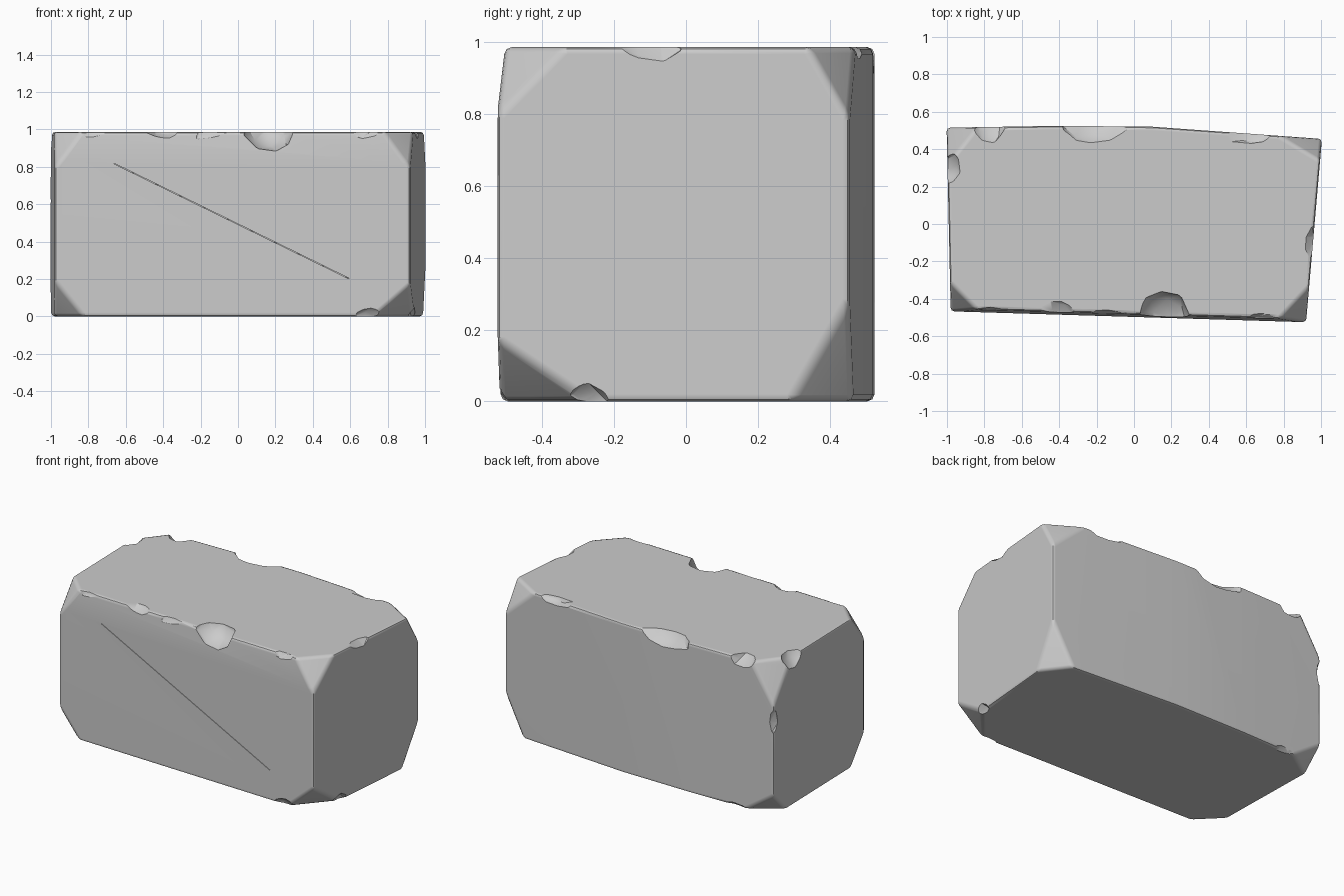
import bpy, bmesh, math, random
from mathutils import Vector, Matrix, Euler

random.seed(4)
cube = bpy.data.objects.get("Cube")
if cube:
    bpy.data.objects.remove(cube, do_unlink=True)

HEIGHT = 0.987

# Stone colour
stone = bpy.data.materials.new("stone grey")
stone.use_nodes = True
colour = (0.6, 0.6, 0.6, 1)
stone.diffuse_color = colour
stone.node_tree.nodes["Principled BSDF"].inputs["Base Color"].default_value = colour


def make_object(name, bm):
    bmesh.ops.recalc_face_normals(bm, faces=bm.faces)
    mesh = bpy.data.meshes.new(name)
    bm.to_mesh(mesh)
    bm.free()
    mesh.materials.append(stone)
    obj = bpy.data.objects.new(name, mesh)
    bpy.context.collection.objects.link(obj)
    return obj


def slice_off(bm, point, normal):
    """Cut away everything beyond a plane and close the hole."""
    geom = bm.verts[:] + bm.edges[:] + bm.faces[:]
    bmesh.ops.bisect_plane(bm, geom=geom, plane_co=point, plane_no=normal, clear_outer=True)
    bmesh.ops.holes_fill(bm, edges=bm.edges[:], sides=0)
    bmesh.ops.recalc_face_normals(bm, faces=bm.faces)


# Uneven block, extruded from its plan outline
FL, FR, BR, BL = (-0.98, -0.467), (0.92, -0.525), (1.005, 0.455), (-1.002, 0.515)
outline = [FL, FR, BR, (0.1, 0.52), (-0.4, 0.525), BL]
bm = bmesh.new()
base = bm.faces.new([bm.verts.new((x, y, 0)) for x, y in outline])
top = bmesh.ops.extrude_face_region(bm, geom=[base])["geom"]
bmesh.ops.translate(bm, vec=(0, 0, HEIGHT), verts=[v for v in top if isinstance(v, bmesh.types.BMVert)])
bmesh.ops.recalc_face_normals(bm, faces=bm.faces)

# Front face leans back slightly near the top
slice_off(bm, Vector((-0.03, -0.495, 0.84)), Vector((-0.03, -1, 0.1)))

# Worn corners: plan corner, is it on top, length cut along x, y and z
corners = [
    (FR, True, 0.16, 0.17, 0.19), (BR, True, 0.2, 0.12, 0.2),
    (BL, True, 0.16, 0.2, 0.26), (FL, True, 0.15, 0.15, 0.19),
    (FR, False, 0.2, 0.23, 0.17), (BR, False, 0.14, 0.18, 0.28),
    (BL, False, 0.2, 0.14, 0.14), (FL, False, 0.15, 0.15, 0.19),
]
for (x, y), is_top, lx, ly, lz in corners:
    sx, sy, sz = math.copysign(1, x), math.copysign(1, y), 1 if is_top else -1
    corner = Vector((x, y, HEIGHT if is_top else 0))
    slice_off(bm, corner - Vector((sx * lx, 0, 0)), Vector((sx / lx, sy / ly, sz / lz)))

# Rounded arrises
bmesh.ops.remove_doubles(bm, verts=bm.verts, dist=0.002)
sharp = [e for e in bm.edges if len(e.link_faces) == 2 and e.calc_face_angle() > 0.35]
bmesh.ops.bevel(bm, geom=sharp, offset=0.024, segments=2, profile=0.5,
                affect='EDGES', clamp_overlap=True)
block = make_object("stone_block", bm)

# Chips along the edges: centre, then radii
chips = [
    # front top edge
    ((-0.75, -0.50, 1.01), (0.16, 0.06, 0.06)),
    ((-0.42, -0.51, 1.02), (0.13, 0.11, 0.07)),
    ((-0.12, -0.52, 1.01), (0.15, 0.07, 0.07)),
    ((0.16, -0.53, 1.02), (0.16, 0.17, 0.13)),
    ((0.68, -0.55, 1.01), (0.12, 0.09, 0.07)),
    # back top edge
    ((-0.20, 0.56, 1.02), (0.20, 0.14, 0.12)),
    ((-0.78, 0.55, 1.02), (0.10, 0.12, 0.10)),
    ((0.62, 0.52, 1.01), (0.16, 0.10, 0.06)),
    # side top edges
    ((1.00, -0.12, 1.02), (0.10, 0.13, 0.08)),
    ((-1.02, 0.30, 1.02), (0.10, 0.10, 0.12)),
    # bottom edges
    ((0.98, -0.30, -0.03), (0.08, 0.12, 0.09)),
    ((0.72, -0.55, -0.03), (0.12, 0.07, 0.09)),
    ((-0.72, 0.56, -0.03), (0.14, 0.08, 0.07)),
    # rear upright edge
    ((-1.04, 0.55, 0.62), (0.08, 0.08, 0.12)),
]
bm = bmesh.new()
for centre, radii in chips:
    turn = Euler([random.uniform(-0.25, 0.25) for _ in range(3)]).to_matrix().to_4x4()
    matrix = Matrix.Translation(centre) @ turn @ Matrix.Diagonal((*radii, 1))
    verts = bmesh.ops.create_icosphere(bm, subdivisions=2, radius=1, matrix=matrix)["verts"]
    for v in verts:
        v.co = Vector(centre) + (v.co - Vector(centre)) * random.uniform(0.9, 1.08)

# Hairline crack running diagonally across the front
crack = (Matrix.Translation((-0.035, -0.493, 0.51)) @ Matrix.Rotation(-0.03, 4, 'Z')
         @ Matrix.Rotation(0.455, 4, 'Y') @ Matrix.Diagonal((1.4, 0.014, 0.003, 1)))
bmesh.ops.create_cube(bm, size=1, matrix=crack)
cutter = make_object("chip_cutter", bm)
cutter.hide_render = True

# Carve the chips, then drop the cutter
bpy.context.view_layer.objects.active = block
block.select_set(True)
carve = block.modifiers.new("chips", 'BOOLEAN')
carve.operation = 'DIFFERENCE'
carve.solver = 'EXACT'
carve.object = cutter
bpy.ops.object.modifier_apply(modifier=carve.name)
bpy.data.objects.remove(cutter, do_unlink=True)

# Smooth wear with crisp chip borders
bpy.ops.object.shade_smooth_by_angle(angle=math.radians(35))
weighted = block.modifiers.new("weighted normals", 'WEIGHTED_NORMAL')
weighted.keep_sharp = True
